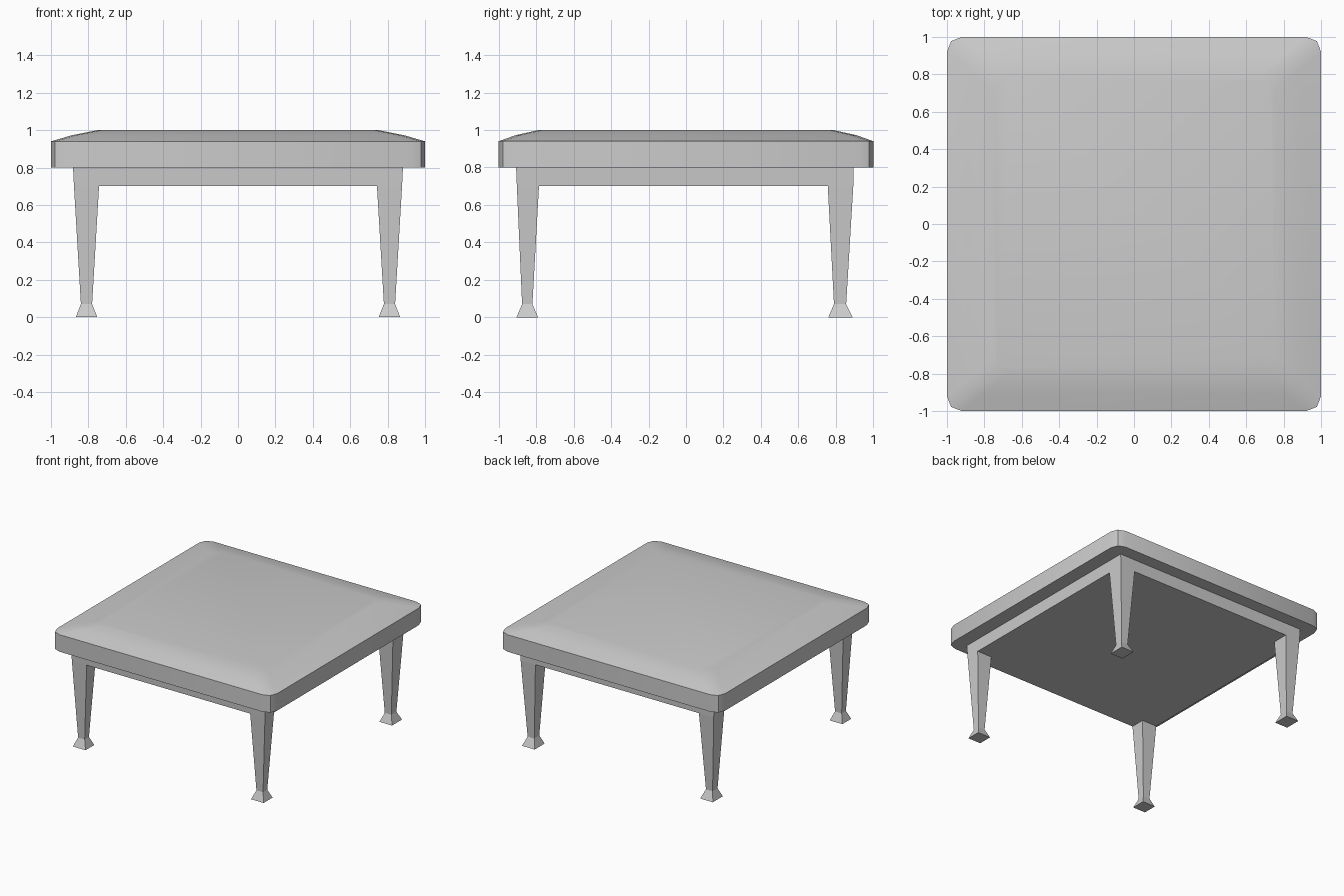
import bpy, bmesh

if "Cube" in bpy.data.objects:
    bpy.data.objects.remove(bpy.data.objects["Cube"])


def loft(name, rings, smooth=False):
    """Skin a stack of equal-length point rings and cap both ends."""
    bm = bmesh.new()
    loops = [[bm.verts.new(p) for p in ring] for ring in rings]
    for a, b in zip(loops, loops[1:]):
        n = len(a)
        for i in range(n):
            j = (i + 1) % n
            bm.faces.new((a[i], a[j], b[j], b[i]))
    bm.faces.new(loops[0][::-1])
    bm.faces.new(loops[-1])
    bmesh.ops.recalc_face_normals(bm, faces=bm.faces)
    mesh = bpy.data.meshes.new(name)
    bm.to_mesh(mesh)
    bm.free()
    obj = bpy.data.objects.new(name, mesh)
    bpy.context.collection.objects.link(obj)
    if smooth:
        bpy.ops.object.select_all(action='DESELECT')
        obj.select_set(True)
        bpy.context.view_layer.objects.active = obj
        bpy.ops.object.shade_smooth_by_angle(angle=0.4)
    return obj


def rect(x0, x1, y0, y1, z):
    return [(x0, y0, z), (x1, y0, z), (x1, y1, z), (x0, y1, z)]


def rounded(hx, hy, z):
    """Rectangle with three-facet corners."""
    corner = [(0, .08), (.022, .022), (.08, 0)]
    pts = []
    for sx, sy, rev in ((1, 1, 0), (-1, 1, 1), (-1, -1, 0), (1, -1, 1)):
        c = corner[::-1] if rev else corner
        pts += [(sx * (hx - dx), sy * (hy - dy), z) for dx, dy in c]
    return pts


# Seat cushion: upright rim and a gently domed top
loft("seat", [rounded(1, 1, .80), rounded(1, 1, .94),
              rounded(.89, .91, .972), rounded(.75, .785, 1)], smooth=True)

# Apron block below the seat
loft("apron", [rect(-.877, .877, -.903, .893, .70),
               rect(-.882, .882, -.907, .895, .80)])

# Tapered legs with flared feet: (outer, inner) spans for foot, ankle, top
heights = (0, .07, .70)
x_spans = ((.867, .752), (.84, .78), (.877, .743))
y_spans = {"front": ((-.905, -.79), (-.875, -.82), (-.903, -.785)),
           "back": ((.89, .76), (.855, .79), (.893, .757))}
for end, spans in y_spans.items():
    for side, s in (("left", -1), ("right", 1)):
        loft(f"{end}_{side}_leg",
             [rect(s * xo, s * xi, yo, yi, z)
              for (xo, xi), (yo, yi), z in zip(x_spans, spans, heights)])
